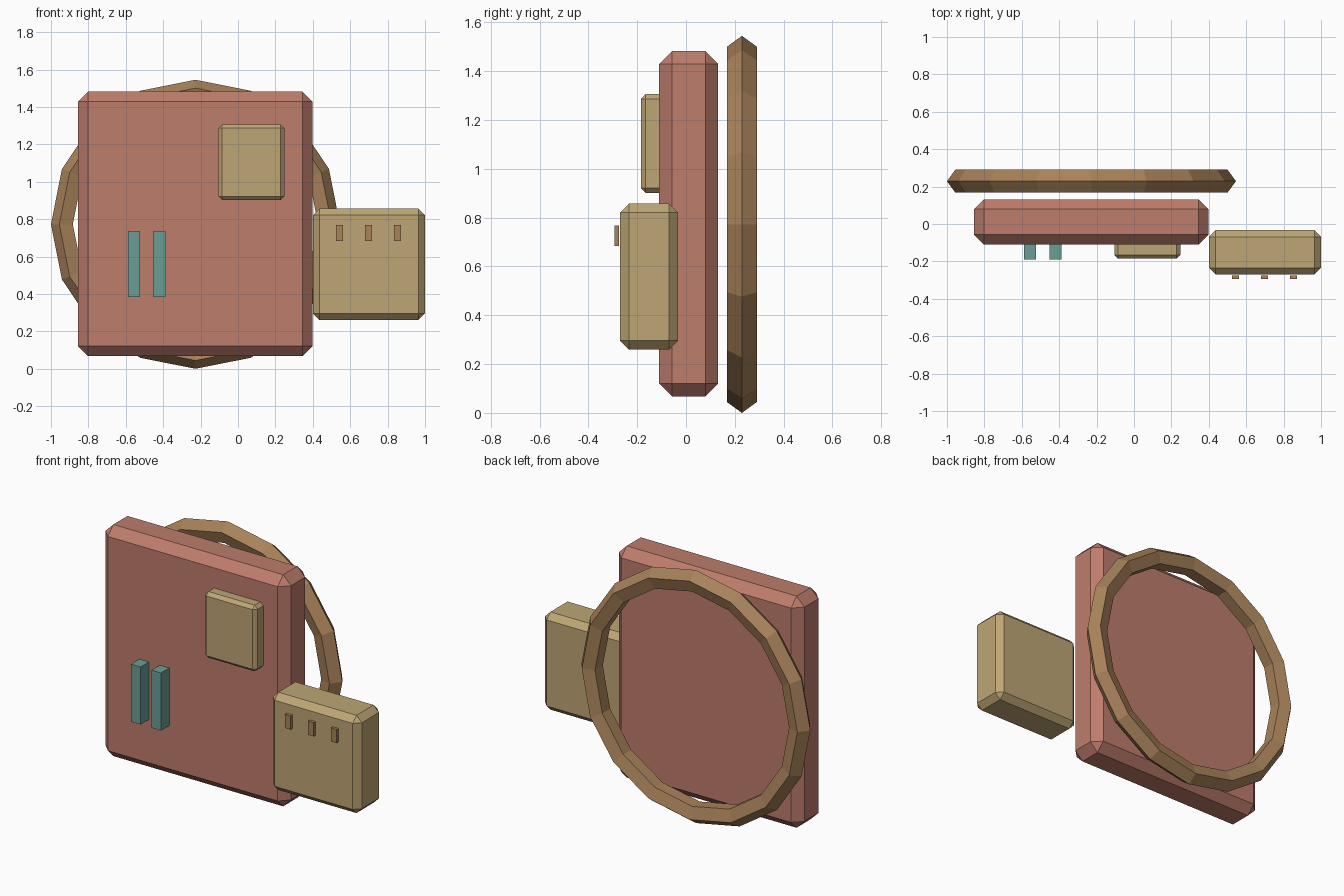
import bpy, bmesh, math
from mathutils import Vector

if "Cube" in bpy.data.objects:
    bpy.data.objects.remove(bpy.data.objects["Cube"])


def material(name, srgb):
    m = bpy.data.materials.new(name)
    lin = [((c / 255 + 0.055) / 1.055) ** 2.4 for c in srgb]
    m.diffuse_color = (*lin, 1)
    m.use_nodes = True
    m.node_tree.nodes["Principled BSDF"].inputs["Base Color"].default_value = m.diffuse_color
    return m


RED = material("brick red", (190, 125, 108))
TAN = material("sand tan", (190, 166, 117))
BROWN = material("warm brown", (168, 130, 90))
TEAL = material("dull teal", (108, 157, 151))


def finish(name, bm, loc, mat):
    bmesh.ops.recalc_face_normals(bm, faces=bm.faces)
    me = bpy.data.meshes.new(name)
    bm.to_mesh(me)
    bm.free()
    me.materials.append(mat)
    ob = bpy.data.objects.new(name, me)
    ob.location = loc
    bpy.context.collection.objects.link(ob)
    return ob


def box(name, lo, hi, mat, chamfer=0):
    lo, hi = Vector(lo), Vector(hi)
    bm = bmesh.new()
    bmesh.ops.create_cube(bm, size=1)
    bmesh.ops.scale(bm, vec=hi - lo, verts=bm.verts)
    if chamfer:
        bmesh.ops.bevel(bm, geom=bm.edges[:], offset=chamfer, segments=1,
                        affect='EDGES', profile=0.5)
    return finish(name, bm, (lo + hi) / 2, mat)


def ring(name, loc, major, minor, sides, section, mat):
    # ring standing in the xz plane with a pentagonal section, point outward
    bm = bmesh.new()
    rows = []
    for i in range(sides):
        a = math.tau * i / sides
        row = []
        for j in range(section):
            b = math.tau * j / section
            r = major + minor * math.cos(b)
            row.append(bm.verts.new((r * math.cos(a), minor * math.sin(b), r * math.sin(a))))
        rows.append(row)
    for i in range(sides):
        p, q = rows[i], rows[(i + 1) % sides]
        for j in range(section):
            k = (j + 1) % section
            bm.faces.new((p[j], p[k], q[k], q[j]))
    return finish(name, bm, loc, mat)


# main slab and the hoop behind it
box("main_panel", (-0.855, -0.11, 0.068), (0.398, 0.132, 1.482), RED, 0.053)
ring("back_hoop", (-0.2275, 0.229, 0.7725), 0.708, 0.0645, 16, 5, BROWN)

# raised pad on the front of the slab
box("front_pad", (-0.105, -0.185, 0.902), (0.248, -0.08, 1.306), TAN, 0.02)

# pair of upright bars
for i, x in enumerate((-0.557, -0.419)):
    box(f"front_bar_{i + 1}", (x - 0.032, -0.19, 0.385), (x + 0.032, -0.09, 0.737), TEAL)

# side box with its three small tabs
box("side_box", (0.4, -0.27, 0.26), (1.0, -0.033, 0.857), TAN, 0.036)
for i, x in enumerate((0.542, 0.697, 0.852)):
    box(f"side_tab_{i + 1}", (x - 0.019, -0.293, 0.684), (x + 0.019, -0.275, 0.768), BROWN)
